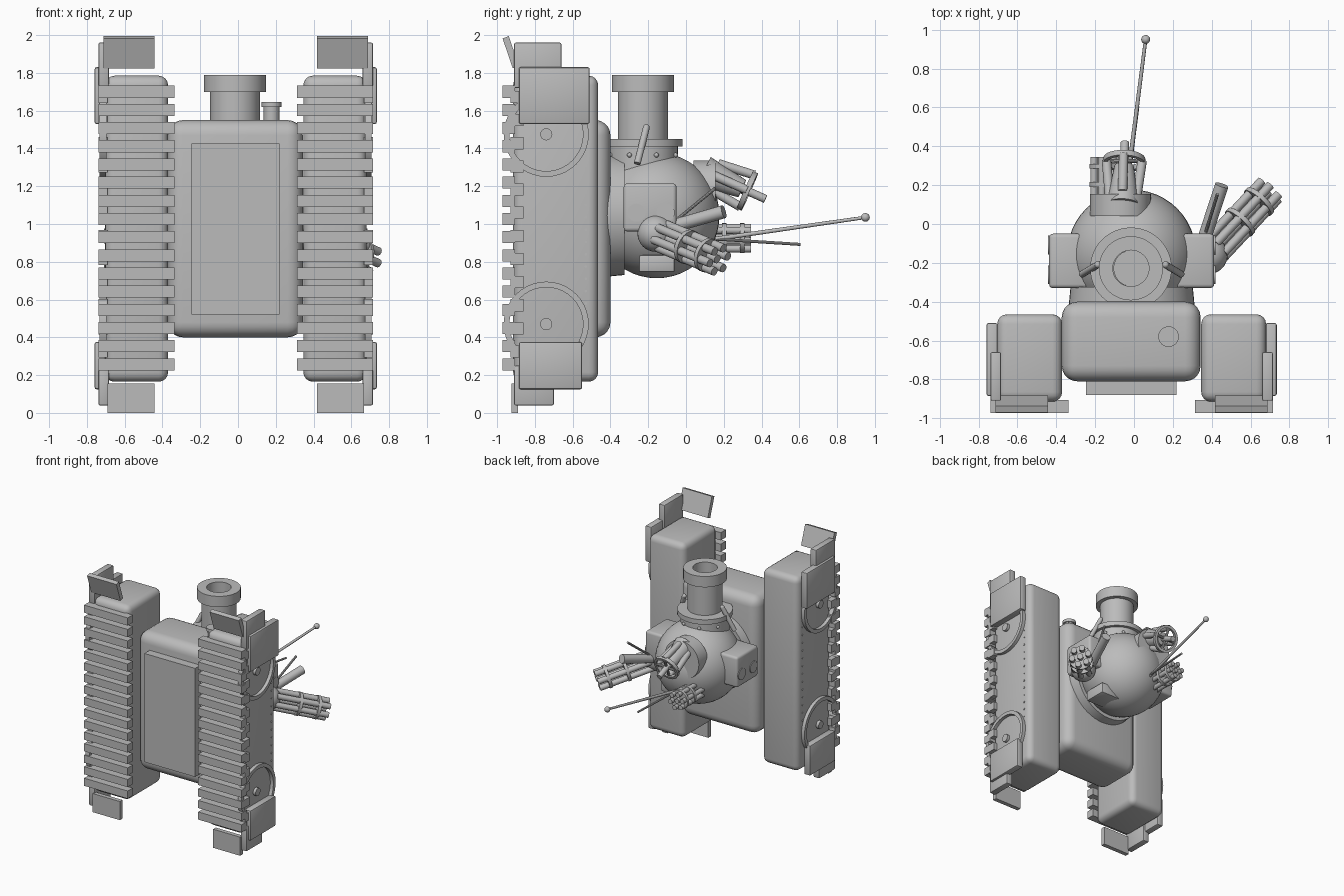
import bpy, bmesh, math
from mathutils import Vector

if "Cube" in bpy.data.objects:
    bpy.data.objects.remove(bpy.data.objects["Cube"])

CX = -0.012  # symmetry plane of the vehicle
grey = bpy.data.materials.new("grey")
grey.diffuse_color = (0.5, 0.5, 0.5, 1)
grey.use_nodes = True
grey.node_tree.nodes["Principled BSDF"].inputs["Base Color"].default_value = grey.diffuse_color


def finish(ob, name, bevel=0, segs=4):
    ob.name = name
    ob.data.materials.append(grey)
    if bevel:
        m = ob.modifiers.new("round", 'BEVEL')
        m.width, m.segments = bevel, segs
        bpy.ops.object.modifier_apply(modifier="round")
    bpy.ops.object.shade_smooth_by_angle(angle=math.radians(32))
    return ob


def box(name, x, y, z, bevel=0, segs=4, tilt=0):
    bpy.ops.mesh.primitive_cube_add(size=1)
    ob = bpy.context.object
    ob.scale = (abs(x[1] - x[0]), y[1] - y[0], z[1] - z[0])
    bpy.ops.object.transform_apply(location=False, rotation=False, scale=True)
    ob.location = ((x[0] + x[1]) / 2, (y[0] + y[1]) / 2, (z[0] + z[1]) / 2)
    ob.rotation_euler[0] = tilt
    return finish(ob, name, bevel, segs)


def rod(name, p, q, r, r2=None, n=24):
    p, q = Vector(p), Vector(q)
    bpy.ops.mesh.primitive_cone_add(vertices=n, radius1=r, radius2=r if r2 is None else r2,
                                    depth=(q - p).length, location=(p + q) / 2)
    ob = bpy.context.object
    ob.rotation_euler = (q - p).to_track_quat('Z', 'Y').to_euler()
    return finish(ob, name)


def ball(name, c, r, n=32):
    bpy.ops.mesh.primitive_uv_sphere_add(segments=n, ring_count=n // 2, radius=r, location=c)
    return finish(bpy.context.object, name)


def lathe(name, profile, origin, axis, n=40):
    """Closed (radius, height) profile revolved about an axis."""
    bm = bmesh.new()
    rings = [[bm.verts.new((r * math.cos(2 * math.pi * i / n), r * math.sin(2 * math.pi * i / n), h))
              for i in range(n)] for r, h in profile]
    for a, b in zip(rings, rings[1:] + rings[:1]):
        for i in range(n):
            j = (i + 1) % n
            bm.faces.new((a[i], a[j], b[j], b[i]))
    bmesh.ops.recalc_face_normals(bm, faces=bm.faces)
    me = bpy.data.meshes.new(name)
    bm.to_mesh(me)
    bm.free()
    ob = bpy.data.objects.new(name, me)
    bpy.context.collection.objects.link(ob)
    bpy.ops.object.select_all(action='DESELECT')
    ob.select_set(True)
    bpy.context.view_layer.objects.active = ob
    ob.location = origin
    ob.rotation_euler = Vector(axis).to_track_quat('Z', 'Y').to_euler()
    return finish(ob, name)


def rotary_gun(name, p, q, spread, r, bands):
    """Ring of barrels around a centre barrel, held by round bands."""
    p, q = Vector(p), Vector(q)
    d = (q - p).normalized()
    u = d.orthogonal().normalized()
    v = d.cross(u)
    rod(name + "_core", p, p.lerp(q, 0.97), r)
    for i in range(6):
        a = i * math.pi / 3
        o = (u * math.cos(a) + v * math.sin(a)) * spread
        rod(name + "_barrel", p + o, q + o, r, n=16)
    for t in bands:
        c = p.lerp(q, t)
        rod(name + "_band", c - d * 0.012, c + d * 0.012, spread + r * 1.15)


# Hull and belly plate
box("hull", (CX - 0.36, CX + 0.355), (-0.81, -0.40), (0.40, 1.55), 0.08, 5)
box("belly_plate", (CX - 0.235, CX + 0.232), (-0.88, -0.78), (0.52, 1.425))
rod("hull_pipe", (0.178, -0.58, 1.5), (0.178, -0.58, 1.63), 0.042)
rod("pipe_cap", (0.178, -0.58, 1.62), (0.178, -0.58, 1.645), 0.053)

# Track units on both sides
for s in (-1, 1):
    def side(a, b):
        return tuple(sorted((CX + s * a, CX + s * b)))
    box("track_pod", side(0.358, 0.692), (-0.915, -0.465), (0.165, 1.785), 0.05)
    for i in range(16):
        z = 0.257 + i * 0.0962
        box("track_pad", side(0.325, 0.727), (-0.972, -0.905), (z - 0.032, z + 0.032))
    for i in range(12):
        z = 0.325 + i * 0.1225
        box("pad_lug", side(0.68, 0.727), (-0.93, -0.86), (z - 0.032, z + 0.032))
    # Fender plates and mud flaps
    box("upper_side_plate", side(0.69, 0.747), (-0.885, -0.51), (1.53, 1.83), 0.01, 2)
    box("lower_side_plate", side(0.69, 0.747), (-0.885, -0.55), (0.125, 0.375), 0.01, 2)
    box("upper_fender", side(0.672, 0.727), (-0.91, -0.66), (1.72, 1.96), 0.008, 2)
    box("lower_fender", side(0.672, 0.727), (-0.91, -0.70), (0.04, 0.25), 0.008, 2)
    box("upper_flap", side(0.43, 0.70), (-0.945, -0.91), (1.825, 1.993), 0, 1, 0.33)
    box("lower_flap", side(0.43, 0.68), (-0.925, -0.89), (0.0, 0.155))
    # Wheel rims and hubs
    for z in (0.47, 1.475):
        lathe("wheel_rim", [(0.195, 0), (0.195, 0.035), (0.225, 0.035), (0.225, 0)],
              (CX + s * 0.685, -0.74, z), (s, 0, 0))
        rod("wheel_hub", (CX + s * 0.68, -0.74, z), (CX + s * 0.715, -0.74, z), 0.032)
    for i in range(18):
        z = 0.45 + i * 0.065
        rod("rivet", (CX + s * 0.685, -0.53, z), (CX + s * 0.697, -0.53, z), 0.007, n=8)

# Turret
TC = Vector((CX, -0.155, 1.045))
ball("turret", TC, 0.332, 48)
rod("turret_base", (CX, -0.43, 1.045), (CX, -0.325, 1.045), 0.325, 0.315, 48)

# Main gun, hollow at the muzzle
lathe("main_gun", [(0.185, 1.28), (0.185, 1.41), (0.21, 1.41), (0.21, 1.45), (0.132, 1.45),
                   (0.132, 1.70), (0.165, 1.70), (0.165, 1.79), (0.093, 1.79), (0.093, 1.28)],
      (CX - 0.004, -0.228, 0), (0, 0, 1), 48)
rod("bore_floor", (CX, -0.228, 1.28), (CX, -0.228, 1.5), 0.094)
for i in range(8):
    a = math.pi * (i + 0.5) / 4
    ball("collar_bolt", (CX + 0.187 * math.cos(a), -0.228 + 0.187 * math.sin(a), 1.365), 0.013, 12)

# Side sight boxes, lenses and grab handles
for s in (-1, 1):
    box("sight_box", (CX + s * 0.22, CX + s * 0.425), (-0.33, -0.05), (0.96, 1.215), 0.02, 3)
    for y in (-0.262, -0.108):
        rod("lens", (CX + s * 0.41, y, 1.06), (CX + s * 0.431, y, 1.06), 0.048)
    rod("grab_handle", (CX + s * 0.255, -0.258, 1.32), (CX + s * 0.175, -0.21, 1.51), 0.018)
    ball("handle_end", (CX + s * 0.175, -0.21, 1.51), 0.018, 12)
box("lower_box", (0.1, 0.275), (-0.25, -0.06), (0.745, 0.835), 0.01, 2)

# Side rotary gun on a ball mount, with launch tube
ball("gun_ball", (0.385, -0.16, 0.95), 0.097)
rotary_gun("side_gun", (0.42, -0.125, 0.935), (0.70, 0.175, 0.81), 0.066, 0.023, (0.45, 0.8))
rod("launch_tube", (0.36, -0.08, 0.985), (0.452, 0.2, 1.065), 0.035)
rod("thin_rod", (0.37, -0.04, 1.03), (0.43, 0.155, 1.19), 0.009, n=10)

# Round port with ringed gun
port = Vector((-0.07, 0.1, 1.18))
rod("port_flange", port - Vector((0, 0.06, 0)), port + Vector((0, 0.055, 0)), 0.157, n=40)
axis = Vector((0.03, 0.9, -0.4)).normalized()
ring = Vector((-0.05, 0.325, 1.175))
u = axis.orthogonal().normalized()
v = axis.cross(u)
rod("gun_body", ring - axis * 0.25, ring - axis * 0.03, 0.085, 0.05)
lathe("gun_ring", [(0.087, -0.014), (0.087, 0.014), (0.108, 0.014), (0.108, -0.014)], ring, axis)
for i in range(4):
    a = math.pi / 4 + i * math.pi / 2
    o = u * math.cos(a) + v * math.sin(a)
    rod("ring_strut", ring - axis * 0.2 + o * 0.07, ring + o * 0.092, 0.024, n=16)
    rod("ring_spoke", ring, ring + o * 0.1, 0.01, n=10)
rod("gun_barrel", ring - axis * 0.1, ring + axis * 0.105, 0.022)

# Small rotary gun
rotary_gun("small_gun", (-0.15, 0.05, 0.925), (-0.15, 0.345, 0.925), 0.058, 0.019, (0.52, 0.84))

# Aerials
rod("long_aerial", (-0.045, 0.13, 0.917), (0.06, 0.95, 1.035), 0.012, 0.009, 12)
ball("aerial_tip", (0.06, 0.95, 1.035), 0.023, 16)
rod("short_aerial", (-0.04, 0.13, 0.922), (0.02, 0.605, 0.892), 0.008, n=10)
